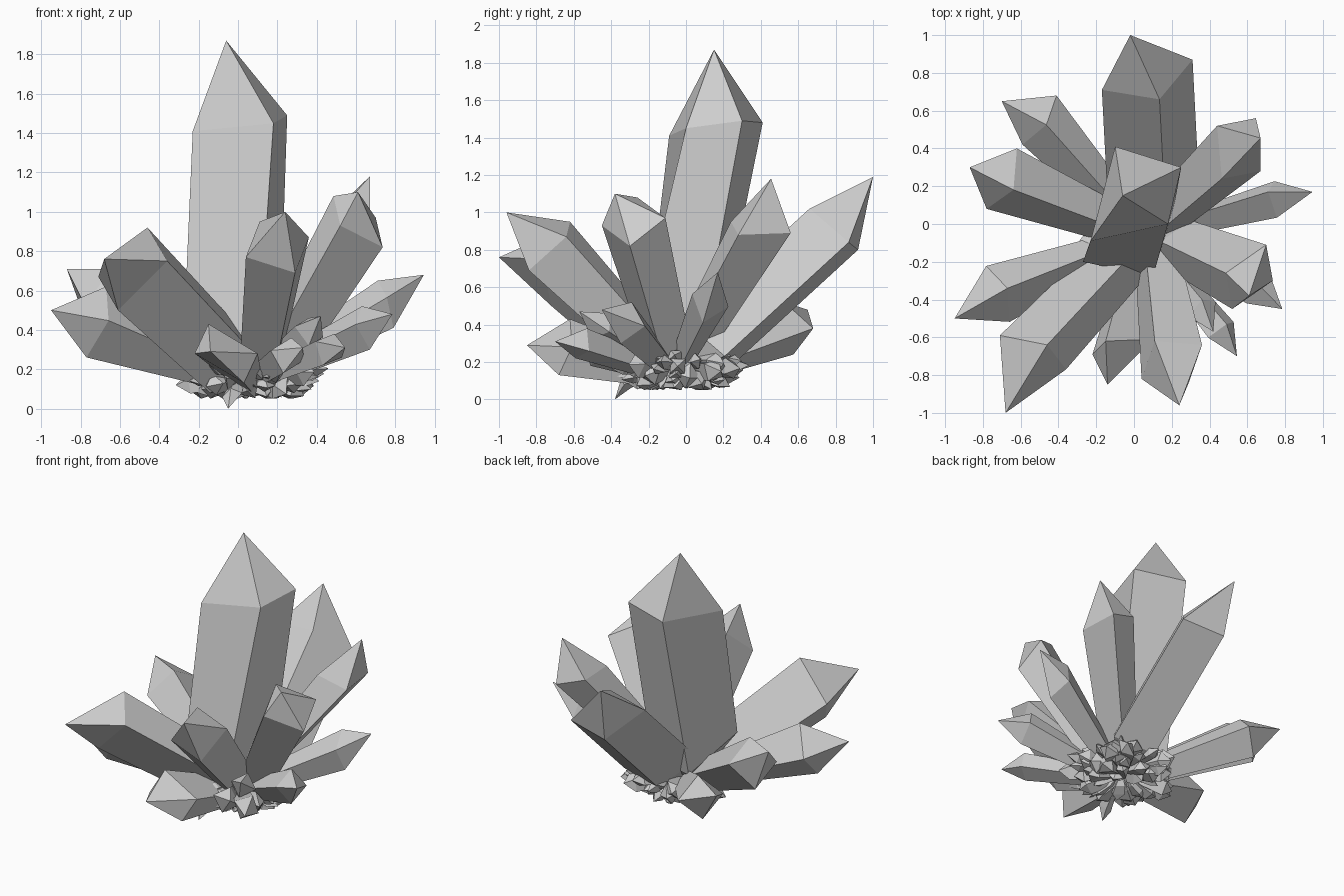
import bpy, bmesh, math, random
from mathutils import Vector

if "Cube" in bpy.data.objects:
    bpy.data.objects.remove(bpy.data.objects["Cube"])

random.seed(7)
stone = bpy.data.materials.new("pale grey crystal")
stone.diffuse_color = (0.62, 0.62, 0.62, 1)
stone.use_nodes = True
stone.node_tree.nodes["Principled BSDF"].inputs["Base Color"].default_value = stone.diffuse_color
ROOT = Vector((0.05, -0.06, 0.13))


def finish(bm, name):
    bmesh.ops.recalc_face_normals(bm, faces=bm.faces[:])
    mesh = bpy.data.meshes.new(name)
    bm.to_mesh(mesh)
    bm.free()
    mesh.materials.append(stone)
    obj = bpy.data.objects.new(name, mesh)
    bpy.context.collection.objects.link(obj)
    return obj


def add_solid(bm, foot, low, top, tip):
    """Four-sided prism between two rings, pointed at both ends."""
    low = [bm.verts.new(p) for p in low]
    top = [bm.verts.new(p) for p in top]
    end, apex = bm.verts.new(foot), bm.verts.new(tip)
    for i in range(4):
        j = (i + 1) % 4
        bm.faces.new((end, low[j], low[i]))
        bm.faces.new((low[i], low[j], top[j], top[i]))
        bm.faces.new((top[i], top[j], apex))


def add_crystal(bm, tip, centre, corner, side, base, taper, foot):
    """side is the second half diagonal, or its length ratio to the first."""
    centre, corner, base = map(Vector, (centre, corner, base))
    if isinstance(side, float):
        side = (centre - base).normalized().cross(corner) * side
    side = Vector(side)
    spokes = (corner, side, -corner, -side)
    add_solid(bm, foot, [base + s * taper for s in spokes], [centre + s for s in spokes], tip)


# Central spire
bm = bmesh.new()
add_solid(bm, (0.0, -0.07, 0.1),
          ((-0.27, -0.2, 0.5), (0.1, -0.28, 0.27), (0.21, 0.08, 0.3), (-0.14, 0.17, 0.3)),
          ((-0.23, -0.09, 1.41), (0.18, 0.0, 1.45), (0.25, 0.3, 1.49), (-0.1, 0.41, 1.48)),
          (-0.06, 0.15, 1.87))
finish(bm, "central_spire")

# Large crystals: tip, shoulder centre, half diagonal, second half diagonal or ratio, taper, base shift in x
large = {
    "back_crystal": ((-0.02, 1.0, 1.19), (0.07, 0.79, 0.91), (0.065, -0.13, 0.11),
                     (-0.24, -0.08, 0.07), 1.0, 0.05),
    "back_right_crystal": ((0.67, 0.455, 1.18), (0.555, 0.4, 0.92), (-0.09, -0.16, 0.03),
                           (-0.115, 0.12, 0.04), 0.7, 0.0),
    "right_crystal": ((0.61, -0.38, 1.1), (0.61, -0.28, 0.95), (0.09, 0.17, 0.02),
                      (-0.125, 0.02, 0.13), 0.75, 0.06),
    "front_left_crystal": ((-0.68, -1.0, 0.76), (-0.535, -0.68, 0.71), (0.075, 0.04, 0.21),
                           (-0.175, 0.09, -0.04), 0.85, 0.0),
    "front_crystal": ((0.24, -0.96, 1.0), (0.2, -0.73, 0.82), (0.16, 0.09, 0.05),
                      (-0.09, 0.11, 0.13), 0.7, 0.04),
    "low_left_crystal": ((-0.95, -0.5, 0.5), (-0.72, -0.37, 0.44), (0.05, 0.03, 0.18), 0.85, 0.5, 0.0),
    "left_crystal": ((-0.87, 0.3, 0.71), (-0.7, 0.24, 0.56), (0.08, 0.16, 0.03), 0.95, 0.6, 0.0),
}
# Smaller crystals around the foot
small = {
    "low_right_crystal": ((0.785, -0.45, 0.48), (0.65, -0.32, 0.41), (-0.02, 0.03, 0.11), 1.0, 0.6, 0.0),
    "far_right_crystal": ((0.945, 0.17, 0.68), (0.75, 0.13, 0.53), (-0.04, 0.04, 0.12), 0.8, 0.6, 0.0),
    "low_back_left_crystal": ((-0.70, 0.65, 0.48), (-0.5, 0.55, 0.38), (0.09, 0.13, 0.0), 0.95, 0.6, 0.0),
    "low_front_crystal": ((-0.14, -0.85, 0.29), (-0.06, -0.65, 0.28), (0.16, 0.04, 0.0),
                          (-0.09, 0.03, 0.15), 0.6, 0.0),
    "low_front_right_crystal": ((0.545, -0.7, 0.31), (0.46, -0.56, 0.3), (0.03, 0.03, 0.08), 1.0, 0.7, 0.0),
    "short_front_right_crystal": ((0.42, -0.57, 0.47), (0.36, -0.45, 0.39), (0.0, 0.05, 0.07), 1.0, 0.7, 0.0),
    "short_front_crystal": ((0.33, -0.56, 0.31), (0.25, -0.49, 0.27), (0.02, 0.02, 0.09), 1.0, 0.7, 0.0),
}
for group in (large, small):
    for name, (tip, centre, corner, side, taper, shift) in group.items():
        base = ROOT + (Vector(centre) - ROOT) * 0.22 + Vector((shift, 0, 0))
        bm = bmesh.new()
        add_crystal(bm, tip, centre, corner, side, base, taper, ROOT)
        finish(bm, name)

# Rough stone base: chunky shards spread evenly over a flattened mound
bm = bmesh.new()
HEART = Vector((0.07, -0.04, 0.18))
COUNT = 64
for i in range(COUNT):
    h = 0.45 - 1.4 * (i + 0.5) / COUNT
    a = i * 2.39996 + random.uniform(-0.2, 0.2)
    flat = math.sqrt(1 - h * h)
    reach = random.uniform(0.92, 1.12)
    out = Vector((math.cos(a) * flat * 0.38, math.sin(a) * flat * 0.36, h * 0.14))
    tip = HEART + out * reach
    tip.z = max(tip.z, 0.045)
    along = out.normalized()
    turn = along.orthogonal().normalized()
    corner = (turn * math.cos(a * 3) + along.cross(turn) * math.sin(a * 3)) * random.uniform(0.05, 0.085)
    centre = HEART + out * reach * 0.82
    centre.z = max(centre.z, 0.1)
    add_crystal(bm, tip, centre, corner * 0.9, random.uniform(0.6, 1.0),
                HEART + out * 0.45, 0.8, HEART)
# Lowest spike touching the ground
add_crystal(bm, (-0.05, -0.38, 0.0), (-0.03, -0.33, 0.07), (0.05, 0.0, 0.01), 0.8,
            (0.0, -0.22, 0.14), 0.7, (0.0, -0.2, 0.16))
for v in bm.verts:
    v.co.z = max(v.co.z, 0.05) if v.co.z > 0.03 else max(v.co.z, 0.0)
finish(bm, "rock_base")
